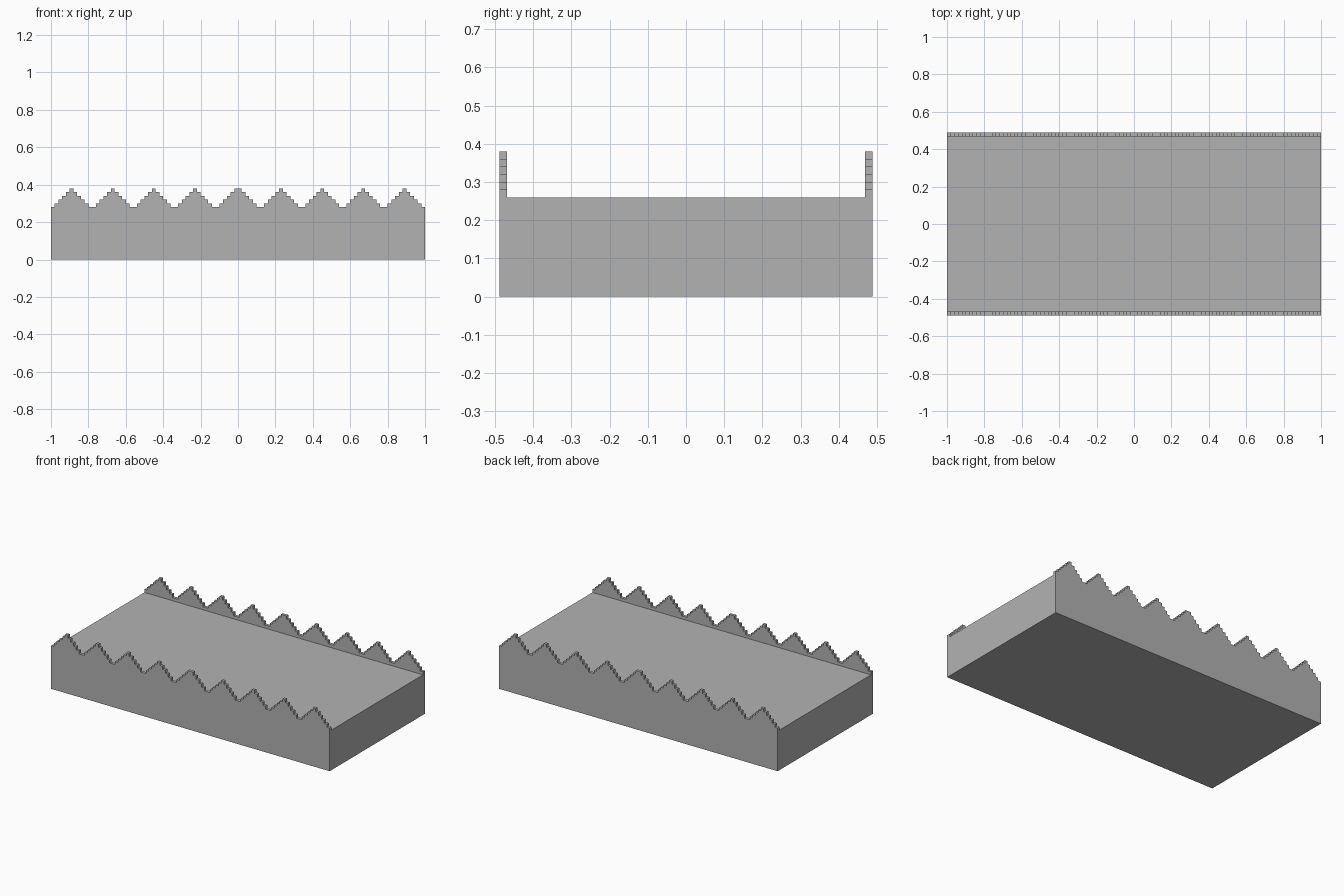
import bpy
import bmesh

default = bpy.data.objects.get("Cube")
if default:
    bpy.data.objects.remove(default, do_unlink=True)

UNITS = 100              # columns along the length
STEP = 2 / UNITS         # width and height of one stair step
HALF_DEPTH = 0.488
PARAPET = 0.0195         # parapet thickness
WALK = 0.26              # walkway height
TOP = 0.38               # merlon tip height

stone = bpy.data.materials.new("stone grey")
stone.use_nodes = True
grey = (0.448, 0.448, 0.448, 1)
stone.diffuse_color = grey
stone.node_tree.nodes["Principled BSDF"].inputs["Base Color"].default_value = grey


def make_object(name, bm):
    bmesh.ops.recalc_face_normals(bm, faces=bm.faces)
    mesh = bpy.data.meshes.new(name)
    bm.to_mesh(mesh)
    bm.free()
    mesh.materials.append(stone)
    obj = bpy.data.objects.new(name, mesh)
    bpy.context.collection.objects.link(obj)
    return obj


# Stepped merlon outline: evenly spaced peaks, mirrored about the middle
peaks = [5 + 11 * k for k in range(5)]
peaks += [UNITS - 1 - p for p in peaks]
outline = [(-1, 0)]
last = None
for i in range(UNITS):
    height = TOP - STEP * min(abs(i - p) for p in peaks)
    if last is None or abs(height - last) > STEP / 2:
        x = -1 + i * STEP
        if last is not None:
            outline.append((x, last))
        outline.append((x, height))
        last = height
outline += [(1, last), (1, 0)]

# Wall block: the outline extruded through the full depth
bm = bmesh.new()
face = bm.faces.new([bm.verts.new((x, -HALF_DEPTH, z)) for x, z in outline])
extruded = bmesh.ops.extrude_face_region(bm, geom=[face], use_keep_orig=True)
verts = [g for g in extruded["geom"] if isinstance(g, bmesh.types.BMVert)]
bmesh.ops.translate(bm, verts=verts, vec=(0, 2 * HALF_DEPTH, 0))
wall = make_object("battlement_wall", bm)

# Walkway channel cut between the two parapets
bm = bmesh.new()
bmesh.ops.create_cube(bm, size=1)
bmesh.ops.scale(bm, verts=bm.verts, vec=(3, 2 * (HALF_DEPTH - PARAPET), 1))
bmesh.ops.translate(bm, verts=bm.verts, vec=(0, 0, WALK + 0.5))
cutter = make_object("walkway_cutter", bm)
cutter.hide_render = True

cut = wall.modifiers.new("walkway", 'BOOLEAN')
cut.operation = 'DIFFERENCE'
cut.solver = 'EXACT'
cut.object = cutter
bpy.context.view_layer.objects.active = wall
bpy.ops.object.modifier_apply(modifier=cut.name)
bpy.data.objects.remove(cutter, do_unlink=True)
